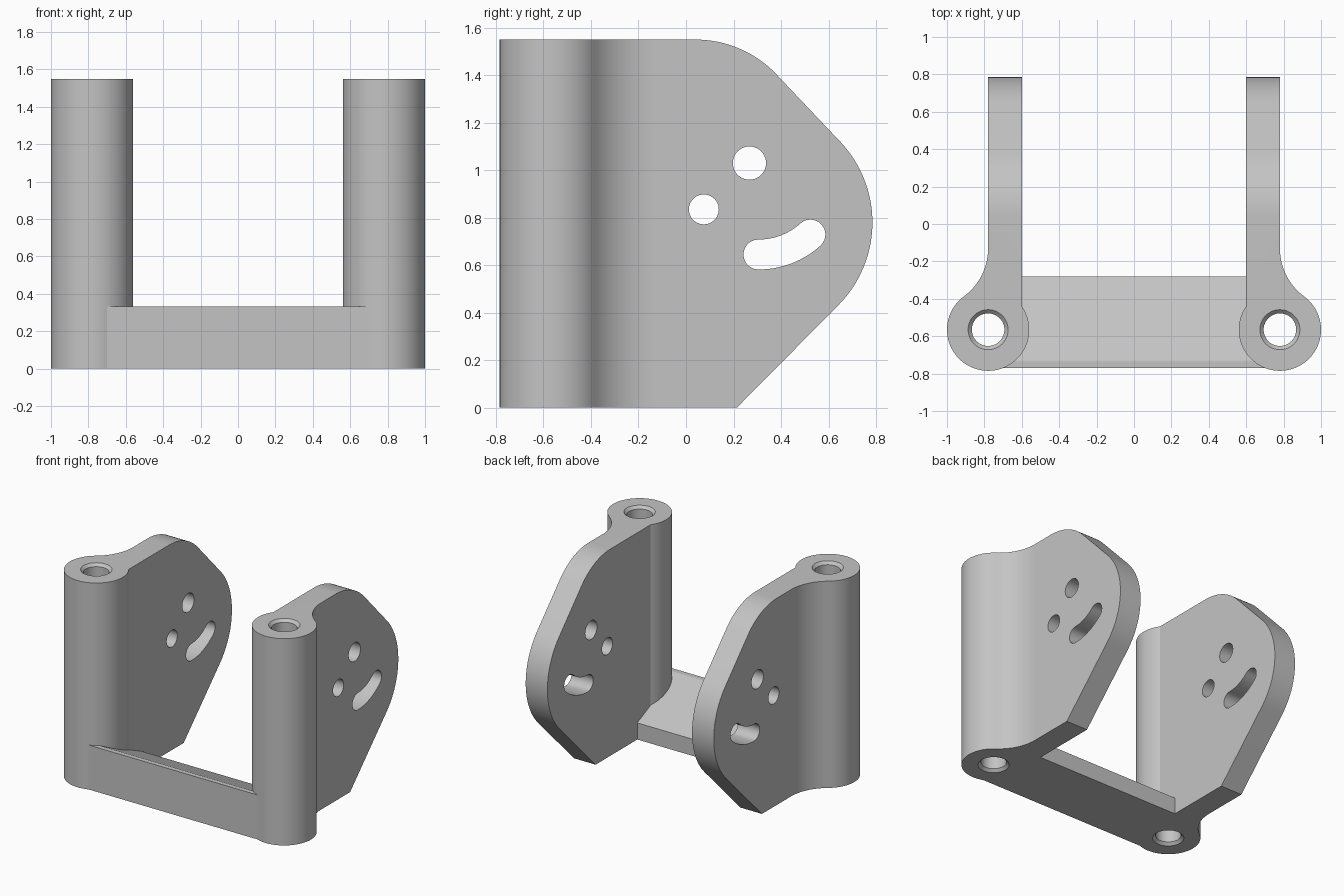
import bpy, bmesh, math
from mathutils import Vector

old = bpy.data.objects.get("Cube")
if old:
    bpy.data.objects.remove(old, do_unlink=True)

grey = bpy.data.materials.new("plain_grey")
grey.use_nodes = True
COLOUR = (0.55, 0.55, 0.55, 1)
grey.diffuse_color = COLOUR
grey.node_tree.nodes["Principled BSDF"].inputs["Base Color"].default_value = COLOUR

HEIGHT, BOSS_X, BOSS_Y, BOSS_R = 1.55, 0.78, -0.565, 0.22
INNER, BACK = 0.60, 0.785


def arc(cx, cy, r, a0, a1, n):
    """Points on an arc, angles in degrees."""
    angles = [math.radians(a0 + (a1 - a0) * i / n) for i in range(n + 1)]
    return [(cx + r * math.cos(a), cy + r * math.sin(a)) for a in angles]


def prism(name, pts, start, end, axis):
    """Extrude a 2D outline along z (outline is x, y) or x (outline is y, z)."""
    bm = bmesh.new()
    place = (lambda p: (p[0], p[1], start)) if axis == "z" else (lambda p: (start, p[0], p[1]))
    face = bm.faces.new([bm.verts.new(place(p)) for p in pts])
    made = bmesh.ops.extrude_face_region(bm, geom=[face])["geom"]
    move = Vector((0, 0, end - start)) if axis == "z" else Vector((end - start, 0, 0))
    bmesh.ops.translate(bm, vec=move, verts=[v for v in made if isinstance(v, bmesh.types.BMVert)])
    return finish(name, bm)


def finish(name, bm):
    bmesh.ops.recalc_face_normals(bm, faces=bm.faces)
    mesh = bpy.data.meshes.new(name)
    bm.to_mesh(mesh)
    bm.free()
    mesh.materials.append(grey)
    ob = bpy.data.objects.new(name, mesh)
    bpy.context.collection.objects.link(ob)
    return ob


def boolean(ob, tool, operation):
    mod = ob.modifiers.new("cut", "BOOLEAN")
    mod.operation, mod.solver, mod.object = operation, "EXACT", tool
    bpy.context.view_layer.objects.active = ob
    bpy.ops.object.modifier_apply(modifier=mod.name)


def bore_cutter(x):
    """Lathed through hole, chamfered at both ends."""
    bm = bmesh.new()
    rings = []
    for r, z in ((0.127, -0.02), (0.107, 0), (0.087, 0.02),
                 (0.087, HEIGHT - 0.02), (0.107, HEIGHT), (0.127, HEIGHT + 0.02)):
        rings.append([bm.verts.new((px, py, z)) for px, py in arc(x, BOSS_Y, r, 0, 360, 48)[:-1]])
    for low, high in zip(rings, rings[1:]):
        for i in range(48):
            j = (i + 1) % 48
            bm.faces.new((low[i], low[j], high[j], high[i]))
    bm.faces.new(rings[0])
    bm.faces.new(rings[-1])
    return finish("bore_cutter", bm)


# Plan of one arm: round boss, concave outer fillet, straight plate
rise = 0.435
fillet = (rise ** 2 - BOSS_R ** 2) / (2 * BOSS_R)
blend = math.degrees(math.atan2(rise, fillet))
meet = math.degrees(math.acos((INNER - BOSS_X) / BOSS_R))
plan = arc(BOSS_X, BOSS_Y, BOSS_R, meet, 360 + blend, 56)
plan += arc(BOSS_X + fillet, BOSS_Y + rise, fillet, 180 + blend, 180, 14)[1:]
plan += [(BOSS_X, 0.9), (INNER, 0.9)]

# Side silhouette shared by both arms
side = [(-1, -0.1), (0.115, -0.1)]
side += arc(BACK - 0.495, 0.78, 0.495, -45, 45, 28)
side += arc(0.04, HEIGHT - 0.47, 0.47, 45, 90, 16) + [(-1, HEIGHT)]
silhouette = prism("silhouette_cutter", side, -1.2, 1.2, "x")

# Round holes and curved slot through the plates
slot_y, slot_z, slot_r, half, sweep = 0.305, 0.972, 0.327, 0.063, 42
end_y = slot_y + slot_r * math.sin(math.radians(sweep))
end_z = slot_z - slot_r * math.cos(math.radians(sweep))
slot = arc(slot_y, slot_z, slot_r + half, -90, sweep - 90, 16)
slot += arc(end_y, end_z, half, sweep - 90, sweep + 90, 14)[1:]
slot += arc(slot_y, slot_z, slot_r - half, sweep - 90, -90, 16)[1:]
slot += arc(slot_y, slot_z - slot_r, half, 90, 270, 14)[1:-1]
openings = [arc(0.267, 1.03, 0.07, 0, 360, 40)[:-1],
            arc(0.075, 0.835, 0.063, 0, 360, 40)[:-1], slot]
cutters = [prism("opening_cutter", pts, -1.2, 1.2, "x") for pts in openings]

# Wedge-shaped crossbar
bar = prism("crossbar", [(-0.77, 0), (-0.28, 0), (-0.28, 0.125), (-0.735, 0.333), (-0.77, 0.333)],
            -0.71, 0.71, "x")

# Left and right arms
parts = [bar]
for name, s in (("left_arm", 1), ("right_arm", -1)):
    arm = prism(name, [(s * x, y) for x, y in plan], 0, HEIGHT + 0.1, "z")
    boolean(arm, silhouette, "INTERSECT")
    boolean(bar, arm, "DIFFERENCE")
    bore = bore_cutter(s * BOSS_X)
    for tool in cutters + [bore]:
        boolean(arm, tool, "DIFFERENCE")
    cutters_done = bore
    bpy.data.objects.remove(cutters_done, do_unlink=True)
    parts.append(arm)

for tool in cutters + [silhouette]:
    bpy.data.objects.remove(tool, do_unlink=True)

# Smooth curved walls, keep hard edges
bpy.ops.object.select_all(action="DESELECT")
for ob in parts:
    ob.select_set(True)
bpy.context.view_layer.objects.active = bar
bpy.ops.object.shade_smooth_by_angle(angle=math.radians(25))
